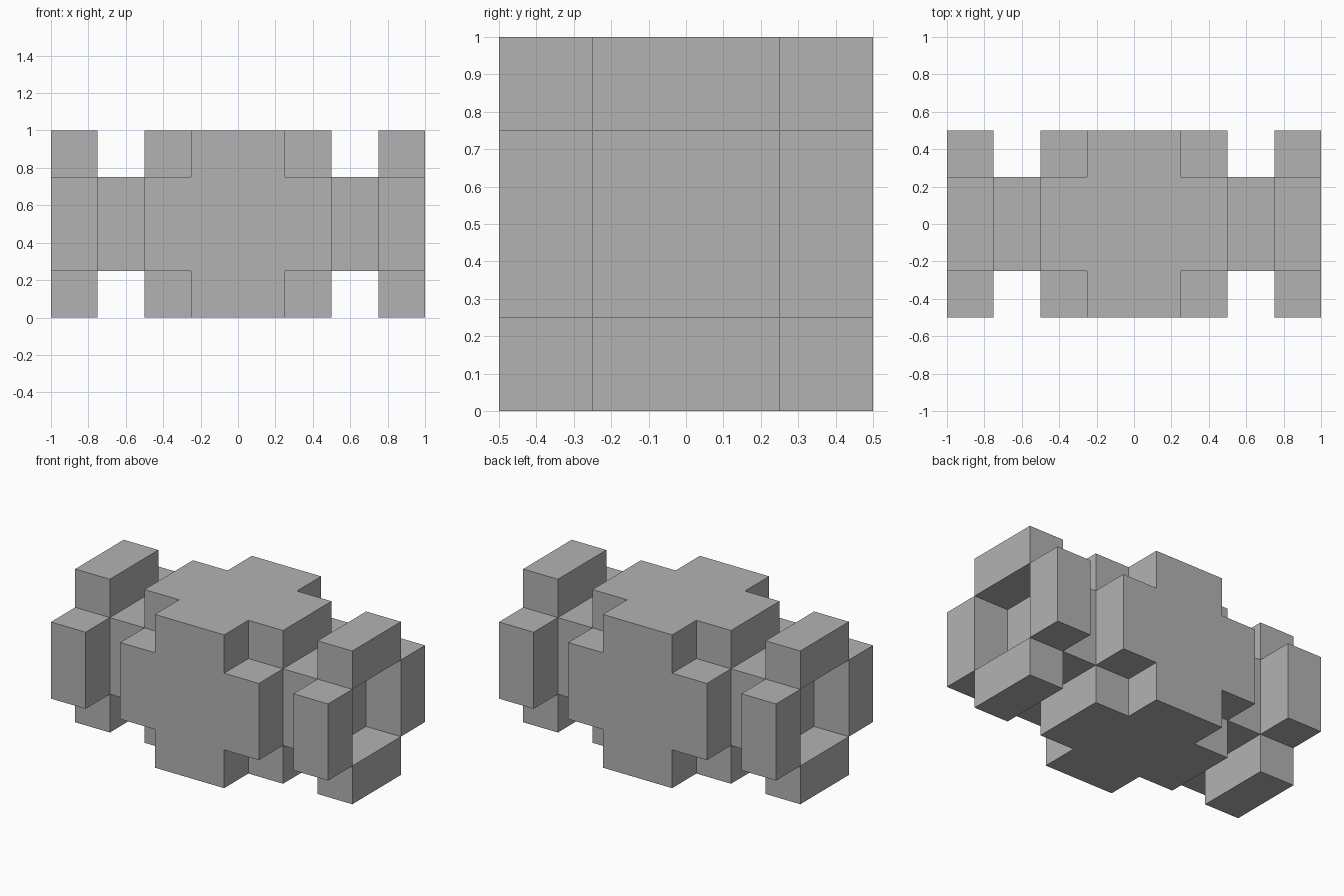
import bpy, bmesh
from itertools import product
from mathutils import Vector

if "Cube" in bpy.data.objects:
    bpy.data.objects.remove(bpy.data.objects["Cube"], do_unlink=True)

U = 0.25  # one block of the lattice

grey = bpy.data.materials.new("plain grey")
grey.use_nodes = True
grey.diffuse_color = (0.45, 0.45, 0.45, 1)
grey.node_tree.nodes["Principled BSDF"].inputs["Base Color"].default_value = grey.diffuse_color


def finish(name, bm):
    mesh = bpy.data.meshes.new(name)
    bm.to_mesh(mesh)
    bm.free()
    mesh.materials.append(grey)
    obj = bpy.data.objects.new(name, mesh)
    bpy.context.collection.objects.link(obj)
    return obj


def box(name, center, size):
    bm = bmesh.new()
    bmesh.ops.create_cube(bm, size=1)
    bmesh.ops.scale(bm, vec=size, verts=bm.verts)
    bmesh.ops.translate(bm, vec=center, verts=bm.verts)
    return finish(name, bm)


def skin(name, cells, origin):
    """Closed outer surface around a set of lattice cells."""
    bm = bmesh.new()
    for cell in cells:
        for axis, side in product(range(3), (0, 1)):
            neighbour = list(cell)
            neighbour[axis] += 2 * side - 1
            if tuple(neighbour) in cells:
                continue
            corners = []
            for a, b in ((0, 0), (1, 0), (1, 1), (0, 1)):
                p = Vector(cell)
                p[axis] += side
                p[(axis + 1) % 3] += a
                p[(axis + 2) % 3] += b
                corners.append(bm.verts.new(p * U + origin))
            bm.faces.new(corners if side else corners[::-1])
    bmesh.ops.remove_doubles(bm, verts=bm.verts, dist=0.001)
    bmesh.ops.dissolve_limit(bm, angle_limit=0.01, verts=bm.verts, edges=bm.edges)
    return finish(name, bm)


# Central cube with its eight corner blocks notched out
body_cells = {c for c in product(range(4), repeat=3)
              if not all(i in (0, 3) for i in c)}
skin("central_body", body_cells, Vector((-0.5, -0.5, 0)))

# Necks and the open ring of four blocks at each end
for side, s in (("left", 1), ("right", -1)):
    box(side + "_neck", (s * 0.6, 0, 0.5), (0.3, 0.5, 0.5))
    x = s * 3.5 * U
    for label, d in (("upper", 1), ("lower", -1)):
        box(f"{side}_{label}_end_block", (x, 0, 0.5 + d * 1.5 * U), (U, 2 * U, U))
    for label, d in (("back", 1), ("front", -1)):
        box(f"{side}_{label}_end_block", (x, d * 1.5 * U, 0.5), (U, U, 2 * U))
